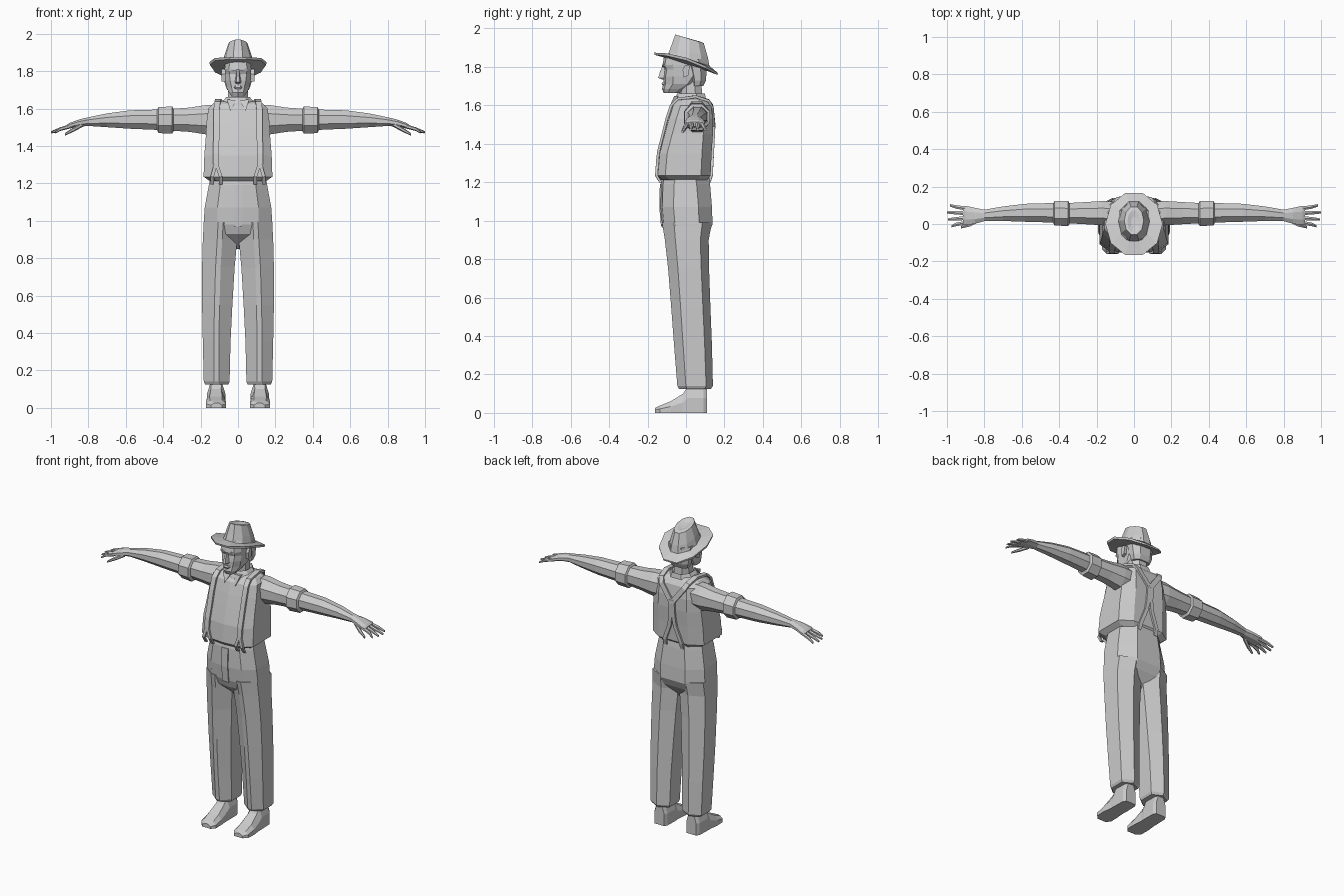
import bpy, bmesh, math
from mathutils import Vector

grey = bpy.data.materials.new("light grey")
grey.diffuse_color = (0.6, 0.6, 0.6, 1)


def loft(name, rings, mirror=False, closed=True):
    """Skin a list of equal-length point rings and cap both ends."""
    bm = bmesh.new()
    vs = [[bm.verts.new(p) for p in r] for r in rings]
    n = len(vs[0])
    for a, b in zip(vs, vs[1:]):
        for i in range(n):
            j = (i + 1) % n
            bm.faces.new((a[i], a[j], b[j], b[i]))
    if closed:
        bm.faces.new(vs[0][::-1])
        bm.faces.new(vs[-1])
    bmesh.ops.recalc_face_normals(bm, faces=bm.faces)
    me = bpy.data.meshes.new(name)
    bm.to_mesh(me)
    bm.free()
    me.materials.append(grey)
    ob = bpy.data.objects.new(name, me)
    bpy.context.collection.objects.link(ob)
    if mirror:
        m = ob.modifiers.new("mirror", 'MIRROR')
        m.use_clip = False
        m.use_mirror_merge = False
    return ob


def body(name, levels, side=0.05):
    """Symmetric loft from (z, front y, back y, half width, front half width)."""
    rings = []
    for z, yf, yb, w, fw in levels:
        d = min(side, (yb - yf) * 0.3)
        half = [(fw, yf + 0.012), (w, yf + d), (w, yb - d), (fw * 0.8, yb)]
        rings.append([(0, yf, z)] + [(x, y, z) for x, y in half] + [(0, yb, z)]
                     + [(-x, y, z) for x, y in half[::-1]])
    return loft(name, rings)


def limb(name, path, n=8, turn=0.5):
    """Mirrored tube along x from (x, y, z, y radius, z radius)."""
    rings = []
    for x, y, z, ry, rz in path:
        rings.append([(x, y + ry * math.cos((i + turn) * math.tau / n),
                       z + rz * math.sin((i + turn) * math.tau / n)) for i in range(n)])
    return loft(name, rings, True)


def strap(name, pts, w=0.016, t=0.007):
    """Mirrored flat band lying on the torso."""
    pts = [Vector(p) for p in pts]
    rings = []
    for i, p in enumerate(pts):
        tan = (pts[min(i + 1, len(pts) - 1)] - pts[max(i - 1, 0)]).normalized()
        nor = Vector((0, p.y - 0.03, max(0, p.z - 1.58) * 2)).normalized()
        s = tan.cross(nor).normalized() * w
        n = nor * t
        rings.append([p + s + n, p - s + n, p - s - n, p + s - n])
    return loft(name, rings, True)


# shirt and trouser top
body("shirt", [(1.212, -0.135, 0.11, 0.15, 0.11), (1.235, -0.158, 0.128, 0.184, 0.135),
               (1.35, -0.148, 0.133, 0.18, 0.132), (1.45, -0.122, 0.14, 0.172, 0.128),
               (1.53, -0.1, 0.14, 0.168, 0.125), (1.60, -0.078, 0.13, 0.158, 0.12),
               (1.628, -0.055, 0.11, 0.13, 0.10), (1.645, -0.02, 0.08, 0.07, 0.05)])
body("trouser_top", [(1.225, -0.125, 0.12, 0.15, 0.09), (1.19, -0.132, 0.125, 0.156, 0.095),
                     (1.07, -0.135, 0.135, 0.178, 0.11), (0.98, -0.127, 0.138, 0.184, 0.11),
                     (0.93, -0.11, 0.115, 0.183, 0.10), (0.85, -0.03, 0.06, 0.02, 0.012)], 0.07)
loft("fly", [[(x, y, z) for x, y in ((-0.022, -0.125), (0.022, -0.125),
                                    (0.022, yf), (-0.022, yf))]
             for z, yf in ((0.97, -0.13), (1.07, -0.139), (1.19, -0.136))])

# trouser legs: six-sided with a crease at front and back
legs = []
for z, xi, xo, yf, yb in [(0.99, 0.0, 0.183, -0.125, 0.135), (0.90, 0.004, 0.188, -0.11, 0.118),
                          (0.75, 0.018, 0.192, -0.093, 0.12), (0.55, 0.030, 0.192, -0.077, 0.127),
                          (0.35, 0.040, 0.188, -0.062, 0.135), (0.14, 0.045, 0.183, -0.045, 0.14),
                          (0.125, 0.052, 0.175, -0.036, 0.13)]:
    xm, d = (xi + xo) / 2, (yb - yf) * 0.24
    legs.append([(xm - 0.012, yf, z), (xm + 0.015, yf, z), (xo, yf + d, z), (xo, yb - d * 0.8, z),
                 (xm, yb, z), (xi, yb - d * 0.8, z), (xi, yf + d, z)])
loft("trouser_leg", legs, True)

# shoes: cross-sections from heel to toe
shoe = []
for y, xa, xb, h in [(0.11, 0.08, 0.15, 0.14), (0.09, 0.07, 0.162, 0.14), (0.01, 0.068, 0.165, 0.14),
                     (-0.015, 0.07, 0.165, 0.10), (-0.08, 0.065, 0.172, 0.06),
                     (-0.135, 0.064, 0.17, 0.038), (-0.16, 0.085, 0.145, 0.026)]:
    c = 0.02
    shoe.append([(xa, y, 0), (xb, y, 0), (xb, y, h * 0.55),
                 (xb - c, y, h), (xa + c, y, h), (xa, y, h * 0.55)])
loft("shoe", shoe, True)

# arms, rolled sleeves and hands
limb("arm", [(0.10, 0.055, 1.54, 0.07, 0.085), (0.17, 0.058, 1.54, 0.07, 0.085),
             (0.26, 0.058, 1.54, 0.064, 0.07), (0.36, 0.058, 1.54, 0.058, 0.063),
             (0.45, 0.06, 1.54, 0.056, 0.058), (0.58, 0.06, 1.541, 0.052, 0.053),
             (0.70, 0.055, 1.537, 0.042, 0.04), (0.80, 0.046, 1.53, 0.033, 0.025),
             (0.85, 0.044, 1.522, 0.046, 0.021), (0.90, 0.045, 1.508, 0.056, 0.016),
             (0.915, 0.045, 1.502, 0.05, 0.012)])
limb("rolled_sleeve", [(0.345, 0.056, 1.538, 0.06, 0.066), (0.352, 0.056, 1.538, 0.073, 0.079),
                       (0.425, 0.058, 1.538, 0.071, 0.075), (0.432, 0.058, 1.538, 0.056, 0.06)])
for k, (y0, y1, tip) in enumerate([(0.008, -0.012, 0.975), (0.032, 0.024, 0.995),
                                   (0.058, 0.062, 1.0), (0.082, 0.1, 0.985)]):
    limb(f"finger_{k + 1}", [(0.89, y0, 1.507, 0.012, 0.012),
                             (0.95, (y0 + y1) / 2, 1.49, 0.011, 0.010),
                             (tip, y1, 1.473, 0.007, 0.006)], 6)
limb("thumb", [(0.83, 0.022, 1.515, 0.015, 0.013), (0.88, -0.003, 1.487, 0.013, 0.012),
               (0.925, -0.018, 1.462, 0.007, 0.007)], 6)

# braces: shoulder bands joining at the back, forked ends
strap("brace", [(0.117, -0.15, 1.30), (0.117, -0.143, 1.36), (0.116, -0.12, 1.45),
                (0.116, -0.10, 1.53), (0.114, -0.077, 1.60), (0.11, -0.045, 1.632),
                (0.105, 0.05, 1.645), (0.095, 0.115, 1.625), (0.08, 0.135, 1.595), (0.0, 0.146, 1.49)])
for k, x in enumerate((0.092, 0.138)):
    strap(f"brace_front_end_{k + 1}", [(0.117, -0.148, 1.31), (x, -0.154, 1.235), (x, -0.13, 1.195)], 0.009)
strap("brace_back", [(0.008, 0.146, 1.51), (0.012, 0.141, 1.40), (0.02, 0.138, 1.34),
                     (0.06, 0.132, 1.235), (0.06, 0.12, 1.195)], 0.012)

# neck and collar
body("neck", [(1.62, -0.035, 0.085, 0.055, 0.035), (1.73, -0.03, 0.08, 0.052, 0.035)])
body("collar", [(1.605, -0.068, 0.105, 0.10, 0.06), (1.63, -0.062, 0.104, 0.088, 0.05),
                (1.662, -0.045, 0.098, 0.062, 0.038), (1.645, -0.03, 0.08, 0.05, 0.03)])
loft("collar_point", [[(0.008, -0.058, 1.645), (0.06, -0.062, 1.648), (0.04, -0.088, 1.585)],
                      [(0.008, -0.048, 1.645), (0.06, -0.04, 1.648), (0.04, -0.072, 1.585)]], True)

# head, with hair at the back
body("head", [(1.663, -0.115, -0.04, 0.032, 0.022), (1.685, -0.125, 0.01, 0.048, 0.028),
              (1.712, -0.118, 0.06, 0.062, 0.034), (1.75, -0.118, 0.085, 0.068, 0.042),
              (1.785, -0.112, 0.092, 0.07, 0.046), (1.81, -0.122, 0.095, 0.071, 0.048),
              (1.85, -0.115, 0.095, 0.07, 0.045), (1.89, -0.07, 0.07, 0.055, 0.035)])
body("hair", [(1.70, 0.025, 0.09, 0.058, 0.04), (1.73, 0.02, 0.104, 0.07, 0.045),
              (1.80, 0.0, 0.108, 0.078, 0.05), (1.84, -0.03, 0.105, 0.078, 0.05)])
loft("nose", [[(-w, -0.105, z), (w, -0.105, z), (w * 0.5, y, z), (-w * 0.5, y, z)]
              for z, w, y in ((1.735, 0.016, -0.125), (1.742, 0.019, -0.145),
                              (1.775, 0.012, -0.135), (1.808, 0.009, -0.121))])
loft("lips", [[(-w, -0.1, z), (w, -0.1, z), (w * 0.6, y, z), (-w * 0.6, y, z)]
              for z, w, y in ((1.703, 0.02, -0.122), (1.712, 0.026, -0.127), (1.722, 0.02, -0.122))])
loft("eyebrow", [[(x, y, z) for y, z in ((-0.10, h - 0.005), (f, h - 0.005), (f, h + 0.004), (-0.10, h + 0.004))]
                 for x, f, h in ((0.012, -0.124, 1.805), (0.035, -0.119, 1.811), (0.05, -0.108, 1.805))], True)
loft("ear", [[(x, y, z) for y, z in ((-0.012, 1.745), (0.012, 1.755), (0.02, 1.805), (-0.005, 1.81), (-0.018, 1.785))]
             for x in (0.06, 0.087)], True)


# hat: brim tilted up at the front and sides, tapered crown
def oval(rx, ry, cy, z, slope, curl=0.0, n=10):
    ring = []
    for i in range(n):
        a = (i + 0.5) * math.tau / n + math.pi / 2
        x, y = rx * math.cos(a), cy + ry * math.sin(a)
        ring.append((x, y, z - slope * y + curl * (x / rx) ** 2))
    return ring


loft("hat", [oval(0.075, 0.105, 0.01, 1.815, 0.3),
             oval(0.15, 0.172, 0.0, 1.808, 0.32, 0.025),
             oval(0.153, 0.174, 0.0, 1.818, 0.32, 0.03),
             oval(0.084, 0.112, 0.015, 1.842, 0.3),
             oval(0.074, 0.10, 0.018, 1.885, 0.3),
             oval(0.052, 0.078, 0.018, 1.951, 0.3),
             oval(0.036, 0.062, 0.012, 1.952, 0.28),
             oval(0.015, 0.03, 0.01, 1.942, 0.25)])
